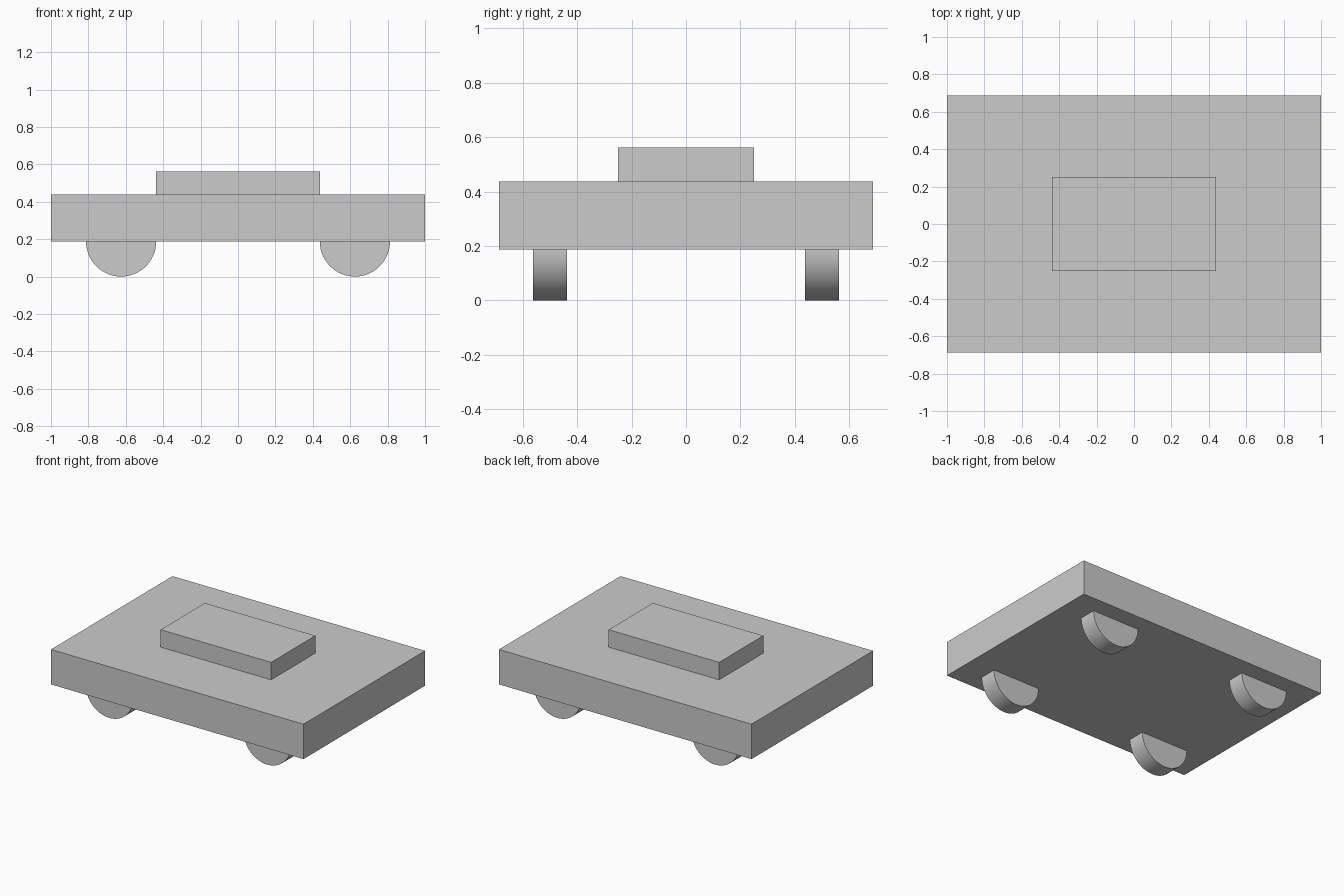
import bpy
import math

cube = bpy.data.objects.get("Cube")
if cube:
    bpy.data.objects.remove(cube, do_unlink=True)

# Single plain grey
GREY = (0.6, 0.6, 0.6, 1.0)
grey = bpy.data.materials.new("plain_grey")
grey.use_nodes = True
grey.diffuse_color = GREY
for node in grey.node_tree.nodes:
    if node.type == "BSDF_PRINCIPLED":
        node.inputs["Base Color"].default_value = GREY


def finish(name):
    obj = bpy.context.object
    obj.name = name
    obj.data.materials.append(grey)
    return obj


def add_box(name, size, bottom):
    bpy.ops.mesh.primitive_cube_add(size=1, location=(0, 0, bottom + size[2] / 2))
    obj = finish(name)
    obj.scale = size
    bpy.ops.object.transform_apply(location=False, rotation=False, scale=True)


def add_wheel(name, x, y):
    bpy.ops.mesh.primitive_cylinder_add(
        vertices=64, radius=WHEEL_RADIUS, depth=WHEEL_WIDTH,
        location=(x, y, WHEEL_RADIUS), rotation=(math.pi / 2, 0, 0))
    finish(name)
    bpy.ops.object.shade_smooth_by_angle(angle=math.radians(30))


WHEEL_RADIUS = 0.1875
WHEEL_WIDTH = 0.125
BODY_HEIGHT = 0.25

# Slab body resting on the axle line, with a raised block on top
add_box("body", (2, 1.375, BODY_HEIGHT), WHEEL_RADIUS)
add_box("cabin", (0.875, 0.5, 0.125), WHEEL_RADIUS + BODY_HEIGHT)

# Four wheels, upper halves sunk into the body
for side, x in (("left", 0.625), ("right", -0.625)):
    for end, y in (("front", -0.5), ("back", 0.5)):
        add_wheel(f"{end}_{side}_wheel", x, y)
